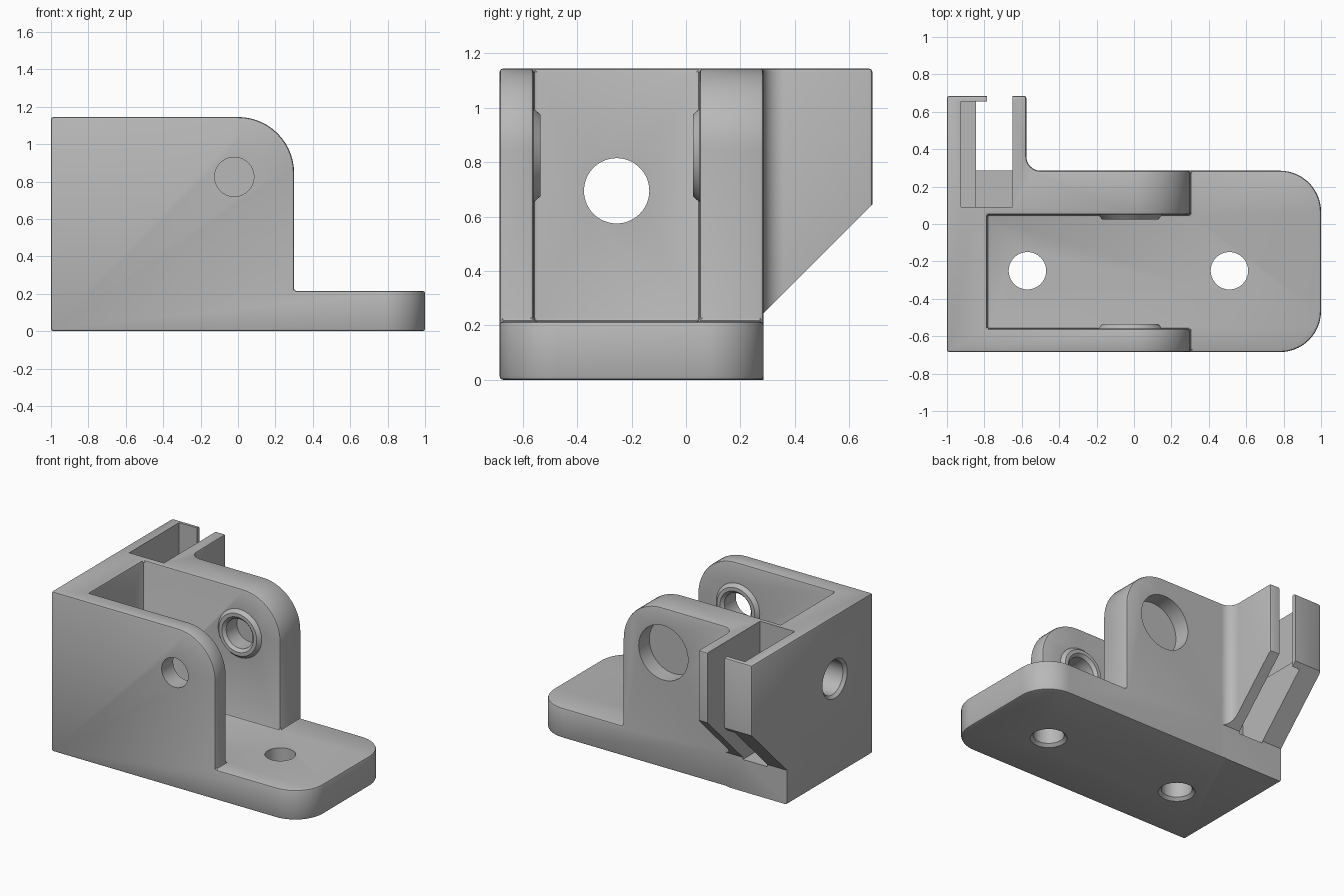
import bpy, bmesh, math
from mathutils import Matrix, Vector

cube = bpy.data.objects.get("Cube")
if cube:
    bpy.data.objects.remove(cube, do_unlink=True)

grey = bpy.data.materials.new("plain grey")
grey.use_nodes = True
colour = (0.48, 0.48, 0.48, 1)
grey.diffuse_color = colour
grey.node_tree.nodes["Principled BSDF"].inputs["Base Color"].default_value = colour

TOP, BASE = 1.145, 0.215
BACK, FRONT = 0.285, -0.685


def finish(bm, name):
    bmesh.ops.recalc_face_normals(bm, faces=bm.faces)
    mesh = bpy.data.meshes.new(name)
    bm.to_mesh(mesh)
    bm.free()
    mesh.materials.append(grey)
    obj = bpy.data.objects.new(name, mesh)
    bpy.context.collection.objects.link(obj)
    return obj


def prism(name, outline, axis, lo, hi):
    """Extrude a 2D outline along the given axis from lo to hi."""
    place = {"x": lambda a, b: (lo, a, b),
             "y": lambda a, b: (a, lo, b),
             "z": lambda a, b: (a, b, lo)}[axis]
    bm = bmesh.new()
    face = bm.faces.new([bm.verts.new(place(a, b)) for a, b in outline])
    step = Vector([hi - lo if axis == k else 0 for k in "xyz"])
    side = bmesh.ops.extrude_face_region(bm, geom=[face])["geom"]
    bmesh.ops.translate(bm, vec=step, verts=[v for v in side if isinstance(v, bmesh.types.BMVert)])
    return finish(bm, name)


def box(name, x0, x1, y0, y1, z0, z1):
    return prism(name, [(x0, y0), (x1, y0), (x1, y1), (x0, y1)], "z", z0, z1)


def rod(name, start, end, r1, r2=None):
    """Round bar or cone between two points."""
    a, b = Vector(start), Vector(end)
    turn = (b - a).to_track_quat("Z", "Y").to_matrix().to_4x4()
    bm = bmesh.new()
    bmesh.ops.create_cone(bm, cap_ends=True, segments=64, radius1=r1,
                          radius2=r1 if r2 is None else r2, depth=(b - a).length,
                          matrix=Matrix.Translation((a + b) / 2) @ turn)
    return finish(bm, name)


def arc(cx, cy, r, start, end, n=14):
    angles = [math.radians(start + (end - start) * i / n) for i in range(n + 1)]
    return [(cx + r * math.cos(t), cy + r * math.sin(t)) for t in angles]


def apply(obj, mod):
    bpy.context.view_layer.objects.active = obj
    bpy.ops.object.modifier_apply(modifier=mod.name)


def combine(obj, tool, operation="DIFFERENCE"):
    mod = obj.modifiers.new("combine", "BOOLEAN")
    mod.operation, mod.solver, mod.object = operation, "EXACT", tool
    apply(obj, mod)
    bpy.data.objects.remove(tool, do_unlink=True)


# Full-height block: rounded nose, filleted arm at the back
R = 0.22
plan = [(-1, FRONT)] + arc(1 - R, FRONT + R, R, -90, 0) + arc(1 - R, BACK - R, R, 0, 90)
plan += arc(-0.5, BACK + 0.075, 0.075, 270, 180) + [(-0.575, -FRONT), (-1, -FRONT)]
body = prism("hinge_bracket", plan, "z", 0, TOP)

# Cavity between the walls, and the rounded step down to the base
combine(body, box("cavity", -0.785, 1.2, -0.56, 0.05, BASE, 1.4))
step = arc(0, TOP - 0.3, 0.3, 90, 0) + [(0.3, BASE), (1.2, BASE), (1.2, 1.4), (0, 1.4)]
combine(body, prism("step", step, "y", -1, 1))

# Soft edges
bevel = body.modifiers.new("soft_edges", "BEVEL")
bevel.width, bevel.segments = 0.013, 2
bevel.limit_method, bevel.angle_limit = "ANGLE", math.radians(35)
bevel.use_clamp_overlap = False
apply(body, bevel)

# Sloping underside of the rear channel
slope = [(BACK, -0.1), (BACK, 0.245), (0.8, 0.76), (0.8, -0.1)]
combine(body, prism("underside", slope, "x", -1.1, -0.49))

# Rear channel: wide upper pocket, narrow lower pocket, opening past the lip
combine(body, box("upper_pocket", -0.925, -0.65, 0.09, 0.655, 0.70, 1.4))
combine(body, box("lower_pocket", -0.845, -0.65, 0.09, 0.655, 0.23, 1.3))
combine(body, box("opening", -0.785, -0.65, 0.6, 0.8, 0.23, 1.35))

# Raised rings around the pivot on the inner wall faces
PX, PZ = -0.02, 0.825
for wall, out in ((-0.56, 1), (0.05, -1)):
    ring = rod("pivot_ring", (PX, wall - out * 0.02, PZ), (PX, wall + out * 0.025, PZ), 0.19, 0.15)
    combine(body, ring, "UNION")
    lip = wall + out * 0.03
    combine(body, rod("ring_chamfer", (PX, lip, PZ), (PX, lip - out * 0.03, PZ), 0.13, 0.10))

# Pivot hole and its recess in the back wall
combine(body, rod("pivot_hole", (PX, -1, PZ), (PX, 0.5, PZ), 0.105))
combine(body, rod("pivot_recess", (PX, BACK - 0.12, PZ), (PX, 0.5, PZ), 0.195))

# Screw holes through the base, chamfered below
for x in (-0.57, 0.51):
    combine(body, rod("screw_hole", (x, -0.25, -0.2), (x, -0.25, 0.5), 0.1))
    combine(body, rod("screw_chamfer", (x, -0.25, -0.01), (x, -0.25, 0.03), 0.13, 0.09))

# Hole through the end wall, chamfered outside
combine(body, rod("end_hole", (-1.2, -0.255, 0.695), (-0.6, -0.255, 0.695), 0.12))
combine(body, rod("end_chamfer", (-1.01, -0.255, 0.695), (-0.97, -0.255, 0.695), 0.15, 0.11))

bpy.ops.object.select_all(action="DESELECT")
body.select_set(True)
bpy.context.view_layer.objects.active = body
bpy.ops.object.shade_smooth_by_angle(angle=math.radians(28))
